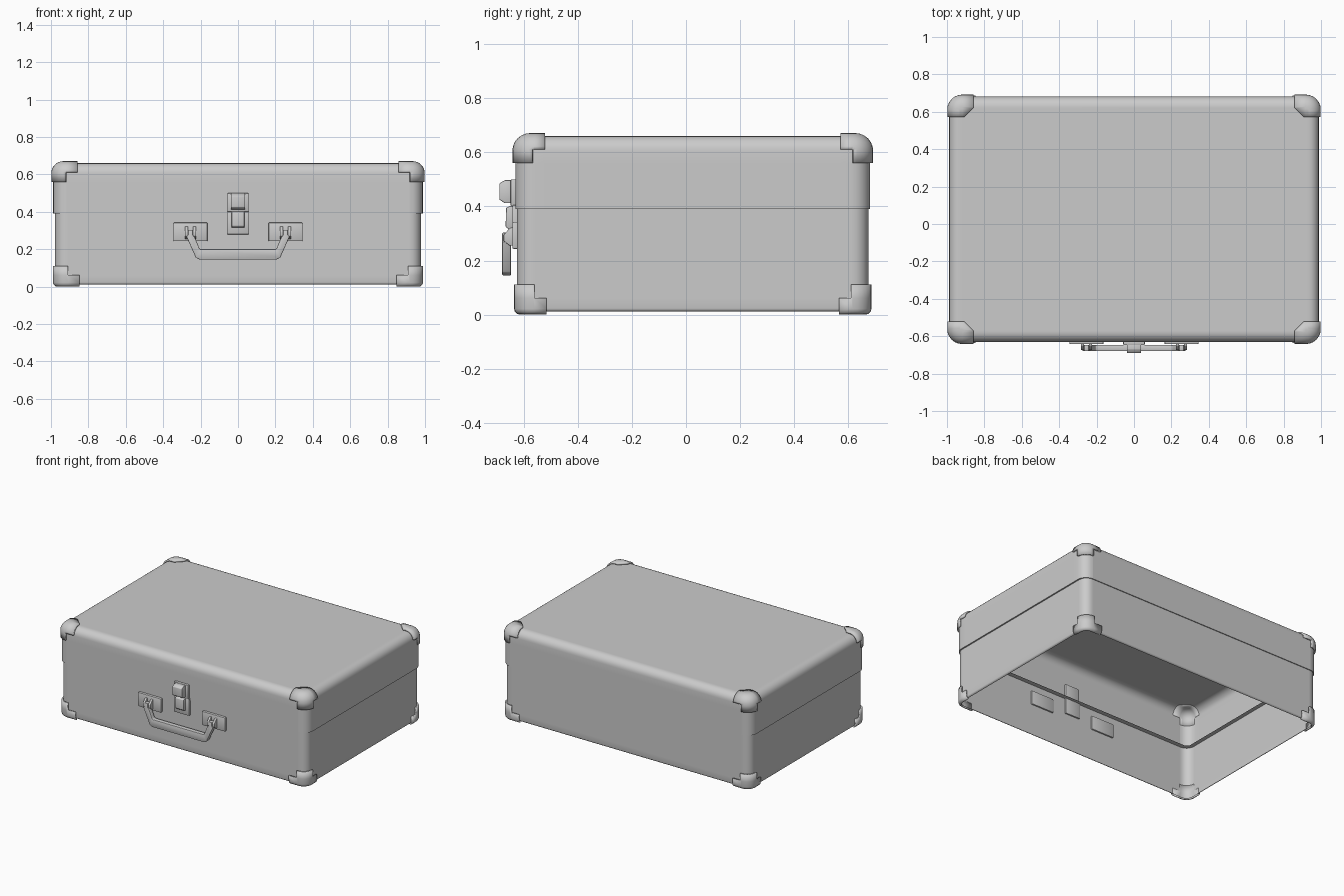
import bpy, bmesh, math
from mathutils import Vector

if "Cube" in bpy.data.objects:
    bpy.data.objects.remove(bpy.data.objects["Cube"])

CY = 0.025  # the case sits slightly back, the latch sticks out at the front


def finish(bm, name, y=0.0, angle=35):
    me = bpy.data.meshes.new(name)
    bm.to_mesh(me)
    bm.free()
    ob = bpy.data.objects.new(name, me)
    ob.location.y = y
    bpy.context.collection.objects.link(ob)
    bpy.ops.object.select_all(action='DESELECT')
    ob.select_set(True)
    bpy.context.view_layer.objects.active = ob
    bpy.ops.object.shade_smooth_by_angle(angle=math.radians(angle))
    return ob


def shell(name, hx, hy, z0, z1, r_side, r_edge, up):
    """Open rounded box with its four corners split off as metal caps."""
    bm = bmesh.new()
    bmesh.ops.create_cube(bm, size=2)
    for v in bm.verts:
        v.co = (v.co.x * hx, v.co.y * hy, z1 if v.co.z > 0 else z0)
    vertical = [e for e in bm.edges if abs(e.verts[0].co.z - e.verts[1].co.z) > 0.01]
    bmesh.ops.bevel(bm, geom=vertical, offset=r_side, segments=6, profile=0.5, affect='EDGES')
    zc = z1 if up else z0
    rim = [e for e in bm.edges if all(abs(v.co.z - zc) < 1e-4 for v in e.verts)]
    bmesh.ops.bevel(bm, geom=rim, offset=r_edge, segments=6 if up else 3, profile=0.5, affect='EDGES')
    bm.normal_update()
    if up:  # inward flange under the lid
        low = [f for f in bm.faces if f.normal.z < -0.99]
        bmesh.ops.inset_individual(bm, faces=low, thickness=0.04)
        bmesh.ops.delete(bm, geom=low, context='FACES')
    else:
        ends = [f for f in bm.faces if abs(f.normal.z) > 0.99]
        bmesh.ops.delete(bm, geom=ends, context='FACES')

    # cut lines of the stepped cap outline
    d = -1 if up else 1
    cuts = [((0, 0, zc + d * w), (0, 0, 1)) for w in (0.05, 0.10)]
    for s in (-1, 1):
        cuts += [((s * (hx - u), 0, 0), (1, 0, 0)) for u in (0.07, 0.13)]
        cuts += [((0, s * (hy - v), 0), (0, 1, 0)) for v in (0.065, 0.11)]
        if up:
            cuts += [((s * (hx - 0.13), t * (hy - 0.06), 0), (s, t, 0)) for t in (-1, 1)]
    for co, no in cuts:
        bmesh.ops.bisect_plane(bm, geom=bm.verts[:] + bm.edges[:] + bm.faces[:],
                               plane_co=co, plane_no=Vector(no).normalized())

    def in_cap(f):
        c = f.calc_center_median()
        u, v, w = hx - abs(c.x), hy - abs(c.y), abs(c.z - zc)
        return (u < 0.13 and v < 0.11 and u + v < 0.19 and w < 0.05) or \
               (u < 0.07 and v < 0.065 and w < 0.10)

    caps = bm.copy()
    bmesh.ops.delete(caps, geom=[f for f in caps.faces if not in_cap(f)], context='FACES')
    bmesh.ops.delete(bm, geom=[f for f in bm.faces if in_cap(f)], context='FACES')
    finish(bm, name, CY)
    ob = finish(caps, name + "_corner_caps", CY)
    m = ob.modifiers.new("thickness", 'SOLIDIFY')
    m.thickness, m.offset = 0.011, 1


def prism(name, pts, axis, a, b, bevel=0.0):
    """Extrude a profile: (x,z) points along y, or (y,z) points along x."""
    bm = bmesh.new()
    place = (lambda p, t: (p[0], t, p[1])) if axis == 'y' else (lambda p, t: (t, p[0], p[1]))
    f = bm.faces.new([bm.verts.new(place(p, a)) for p in pts])
    ext = bmesh.ops.extrude_face_region(bm, geom=[f])['geom']
    for v in ext:
        if isinstance(v, bmesh.types.BMVert):
            v.co[1 if axis == 'y' else 0] = b
    bmesh.ops.recalc_face_normals(bm, faces=bm.faces[:])
    if bevel:
        bmesh.ops.bevel(bm, geom=bm.edges[:], offset=bevel, segments=2, profile=0.5, affect='EDGES')
    return finish(bm, name)


def rect(x0, x1, z0, z1):
    return [(x0, z0), (x1, z0), (x1, z1), (x0, z1)]


# Case body
shell("lid", 0.988, 0.656, 0.39, 0.66, 0.07, 0.055, True)
shell("base", 0.978, 0.650, 0.011, 0.395, 0.06, 0.012, False)

# Latch
prism("latch_upper_plate", rect(-0.056, 0.056, 0.40, 0.50), 'y', -0.620, -0.648, 0.004)
prism("latch_lower_plate", rect(-0.060, 0.060, 0.28, 0.405), 'y', -0.615, -0.642, 0.004)
prism("latch_hook", [(-0.64, 0.497), (-0.67, 0.497), (-0.690, 0.485), (-0.690, 0.425),
                     (-0.67, 0.412), (-0.64, 0.412)], 'x', -0.038, 0.038, 0.003)
prism("latch_lever", [(-0.63, 0.41), (-0.665, 0.395), (-0.667, 0.325), (-0.655, 0.315),
                      (-0.63, 0.315)], 'x', -0.034, 0.034, 0.003)

# Handle mounts, one on each side
for side, s in (("left", -1), ("right", 1)):
    c = s * 0.254
    prism(f"{side}_handle_plate", rect(c - 0.091, c + 0.091, 0.243, 0.343), 'y', -0.615, -0.642, 0.005)
    for k, o in (("outer", s * 0.022), ("inner", -s * 0.022)):
        prism(f"{side}_{k}_lug", [(-0.635, 0.325), (-0.652, 0.320), (-0.674, 0.295), (-0.674, 0.272),
                                  (-0.652, 0.255), (-0.635, 0.255)],
              'x', c + o - 0.008, c + o + 0.008, 0.002)
    pin = [(-0.660 + 0.01 * math.cos(i * math.pi / 6), 0.288 + 0.01 * math.sin(i * math.pi / 6))
           for i in range(12)]
    prism(f"{side}_hinge_pin", pin, 'x', c - 0.03, c + 0.03)

# Handle: bent grip with a tongue between each pair of lugs
half = [(0.205, 0.145), (0.226, 0.156), (0.276, 0.268), (0.267, 0.275), (0.267, 0.303),
        (0.241, 0.303), (0.241, 0.275), (0.230, 0.262), (0.206, 0.204), (0.200, 0.200)]
prism("handle", half + [(-x, z) for x, z in reversed(half)], 'y', -0.680, -0.647, 0.004)
